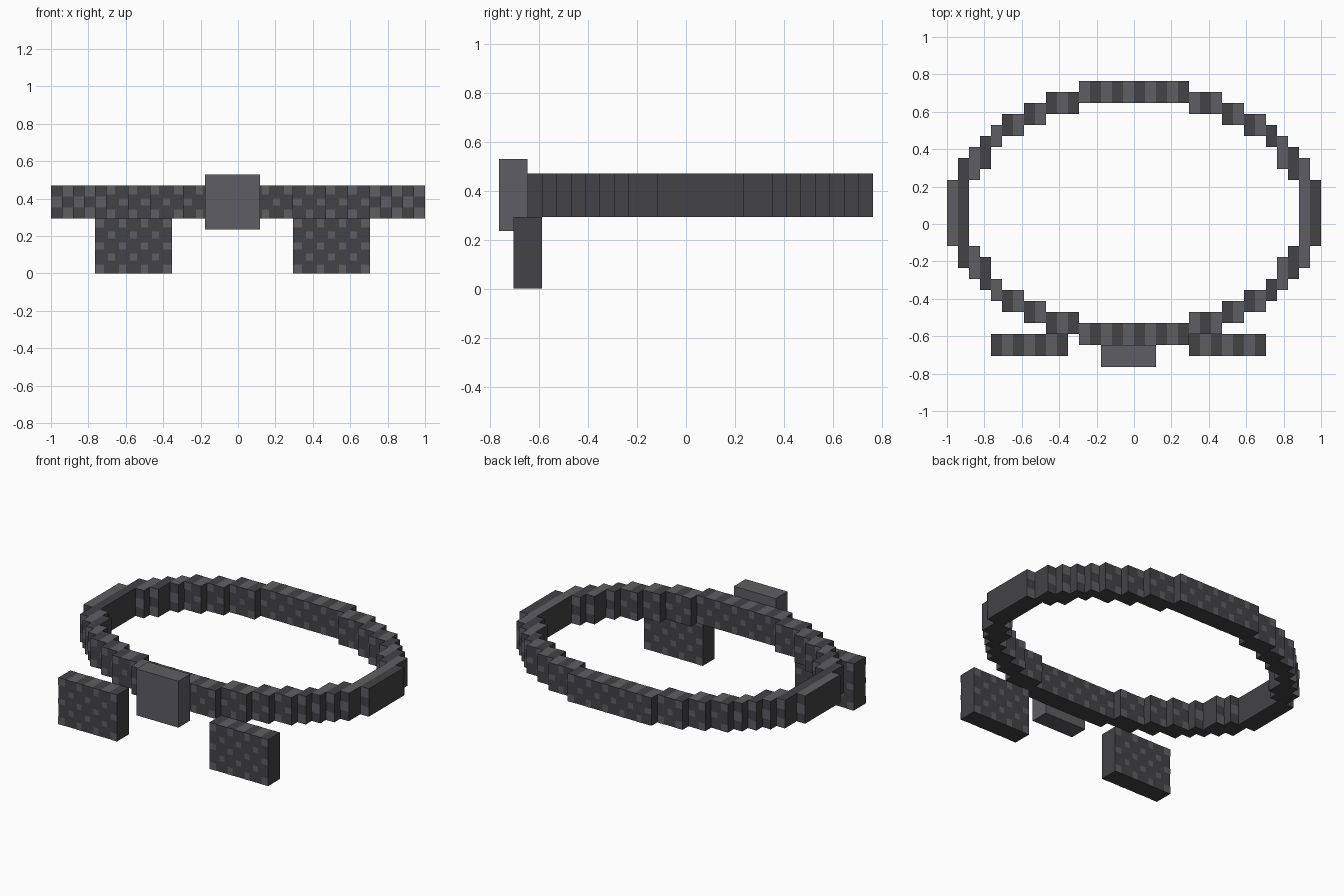
import bpy
import bmesh

U = 1 / 17           # one block of the grid
LIFT = 0.03          # how far the studs stand off the cloth, in blocks

if "Cube" in bpy.data.objects:
    bpy.data.objects.remove(bpy.data.objects["Cube"], do_unlink=True)


def material(name, rgb):
    m = bpy.data.materials.new(name)
    m.use_nodes = True
    m.diffuse_color = (*rgb, 1)
    m.node_tree.nodes["Principled BSDF"].inputs["Base Color"].default_value = (*rgb, 1)
    return m


DARK, LIGHT = 0, 1
MATS = [material("dark grey", (0.056, 0.055, 0.061)),
        material("light grey", (0.113, 0.110, 0.125))]


def quad(bm, points, mat):
    verts = [bm.verts.new([c * U for c in p]) for p in points]
    bm.faces.new(verts).material_index = mat


def flat(bm, x0, x1, y0, y1, z, mat, up=True):
    pts = [(x0, y0, z), (x1, y0, z), (x1, y1, z), (x0, y1, z)]
    quad(bm, pts if up else pts[::-1], mat)


def wall_y(bm, x0, x1, z0, z1, y, mat, front):
    pts = [(x0, y, z0), (x1, y, z0), (x1, y, z1), (x0, y, z1)]
    quad(bm, pts if front else pts[::-1], mat)


def wall_x(bm, y0, y1, z0, z1, x, mat, right):
    pts = [(x, y0, z0), (x, y1, z0), (x, y1, z1), (x, y0, z1)]
    quad(bm, pts if right else pts[::-1], mat)


def span(c, low, high, full):
    """Extent of a stud in cell c; it grows out to the edge of its block."""
    a = c if full or c == low else c + 0.2
    b = c + 1 if full or c + 1 == high else c + 0.8
    return a, b


def block(bm, x0, x1, y0, y1, z0, z1, patterned=True):
    base = DARK if patterned else LIGHT
    # plain sides and underside
    flat(bm, x0, x1, y0, y1, z0, base, up=False)
    wall_x(bm, y0, y1, z0, z1, x0, base, False)
    wall_x(bm, y0, y1, z0, z1, x1, base, True)
    wall_y(bm, x0, x1, z0, z1, y0, base, True)
    wall_y(bm, x0, x1, z0, z1, y1, base, False)
    if not patterned:
        flat(bm, x0, x1, y0, y1, z1, base)
        return
    full = x1 - x0 == 1
    for i in range(x0, x1):
        # striped top
        flat(bm, i, i + 1, y0, y1, z1, LIGHT if (i + z1 - 1) % 2 == 0 else DARK)
        # staggered studs on the front and back
        for k in range(z0, z1):
            if (i + k) % 2:
                a, b = span(i, x0, x1, full)
                c, d = span(k, z0, z1, full)
                wall_y(bm, a, b, c, d, y0 - LIFT, LIGHT, True)
                wall_y(bm, a, b, c, d, y1 + LIFT, LIGHT, False)


def part(name, blocks, patterned=True):
    bm = bmesh.new()
    for b in blocks:
        block(bm, *b, patterned)
    mesh = bpy.data.meshes.new(name)
    bm.to_mesh(mesh)
    bm.free()
    for m in MATS:
        mesh.materials.append(m)
    bpy.context.collection.objects.link(bpy.data.objects.new(name, mesh))


# Belt ring: steps as (start, end, inner, outer) mirrored about its centre line
CY, Z0, Z1 = 1, 5, 8
steps = [(5, 8, 9, 11), (8, 10, 8, 10), (10, 12, 7, 9), (12, 13, 6, 8),
         (13, 14, 4, 7), (14, 15, 3, 6)]
ring = [(-5, 5, CY + 10, CY + 12, Z0, Z1), (-5, 5, CY - 12, CY - 10, Z0, Z1)]
for a, b, inner, outer in steps:
    for x0, x1 in ((a, b), (-b, -a)):
        ring.append((x0, x1, CY + inner, CY + outer, Z0, Z1))
        ring.append((x0, x1, CY - outer, CY - inner, Z0, Z1))
for a, half in ((15, 5), (16, 3)):
    for x0 in (a, -a - 1):
        ring.append((x0, x0 + 1, CY - half, CY + half, Z0, Z1))
part("belt", ring)

# Pouches hanging at the front, and the plain buckle
part("left_pouch", [(5, 12, -12, -10, 0, 5)])
part("right_pouch", [(-13, -6, -12, -10, 0, 5)])
part("buckle", [(-3, 2, -13, -11, 4, 9)], patterned=False)
